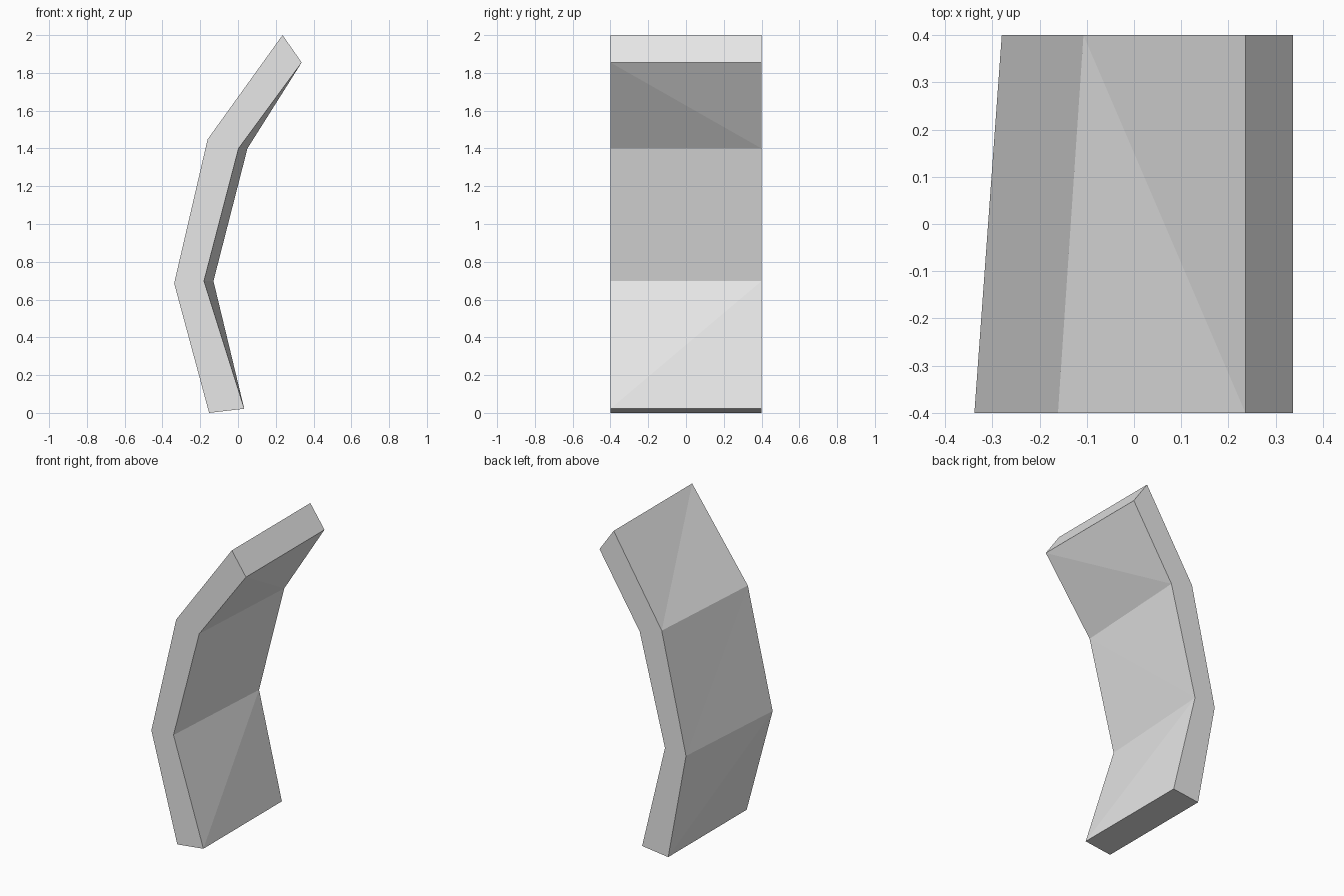
import bpy
import bmesh

cube = bpy.data.objects.get("Cube")
if cube:
    bpy.data.objects.remove(cube, do_unlink=True)

# Plain grey material
grey = bpy.data.materials.new("light_grey")
grey.use_nodes = True
grey.diffuse_color = (0.8, 0.8, 0.8, 1)
grey.node_tree.nodes["Principled BSDF"].inputs["Base Color"].default_value = grey.diffuse_color

# Bent slab profile, bottom to top: (front x, back x, z)
OUTER = [(-0.153, -0.153, 0), (-0.338, -0.28, 0.686), (-0.161, -0.107, 1.448), (0.236, 0.236, 2)]
INNER = [(0.033, 0.033, 0.022), (-0.18, -0.13, 0.698), (0.003, 0.05, 1.4), (0.337, 0.337, 1.855)]
HALF_DEPTH = 0.4

bm = bmesh.new()


def rail(profile):
    """Return front and back vertex columns of one side of the slab."""
    front = [bm.verts.new((f, -HALF_DEPTH, z)) for f, b, z in profile]
    back = [bm.verts.new((b, HALF_DEPTH, z)) for f, b, z in profile]
    return front, back


def fold(a, b, c, d):
    """Fill a twisted quad with two triangles split along a-c."""
    bm.faces.new((a, b, c))
    bm.faces.new((a, c, d))


of, ob = rail(OUTER)
nf, nb = rail(INNER)

for i in range(3):
    # Front and back edges of the slab
    bm.faces.new((of[i], nf[i], nf[i + 1], of[i + 1]))
    bm.faces.new((ob[i], ob[i + 1], nb[i + 1], nb[i]))
    # Convex side, split from upper front to lower back
    fold(of[i + 1], ob[i + 1], ob[i], of[i])
    # Concave side, the lowest panel is split the other way
    if i == 0:
        fold(nf[i], nb[i], nb[i + 1], nf[i + 1])
    else:
        fold(nf[i + 1], nf[i], nb[i], nb[i + 1])

# End caps
bm.faces.new((of[0], ob[0], nb[0], nf[0]))
bm.faces.new((of[3], nf[3], nb[3], ob[3]))
bmesh.ops.recalc_face_normals(bm, faces=bm.faces[:])

mesh = bpy.data.meshes.new("bent_slab")
bm.to_mesh(mesh)
bm.free()
mesh.materials.append(grey)
slab = bpy.data.objects.new("bent_slab", mesh)
bpy.context.collection.objects.link(slab)
